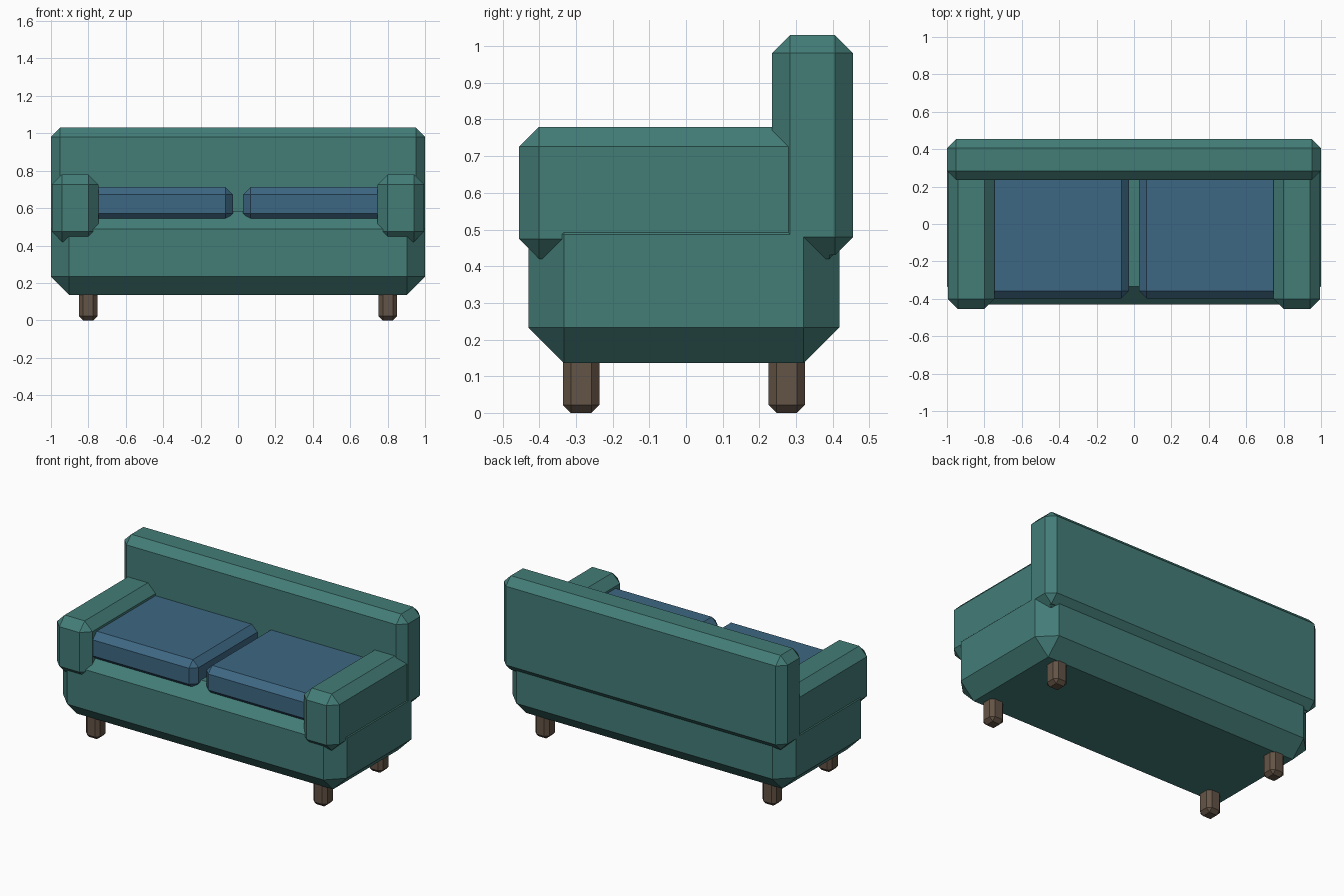
import bpy, bmesh

if "Cube" in bpy.data.objects:
    bpy.data.objects.remove(bpy.data.objects["Cube"])


def material(name, rgb):
    m = bpy.data.materials.new(name)
    m.diffuse_color = (*rgb, 1)
    m.use_nodes = True
    m.node_tree.nodes["Principled BSDF"].inputs["Base Color"].default_value = m.diffuse_color
    return m


teal = material("teal fabric", (0.057, 0.205, 0.187))
blue = material("blue fabric", (0.047, 0.136, 0.227))
wood = material("dark wood", (0.127, 0.088, 0.061))


def chamfer_box(name, lo, hi, bevel, mat):
    """Box between two corners with every edge chamfered once."""
    bm = bmesh.new()
    bmesh.ops.create_cube(bm, size=1)
    for v in bm.verts:
        v.co = [lo[i] if v.co[i] < 0 else hi[i] for i in range(3)]
    bmesh.ops.bevel(bm, geom=bm.edges[:], offset=bevel, offset_type='OFFSET',
                    segments=1, affect='EDGES')
    bmesh.ops.recalc_face_normals(bm, faces=bm.faces[:])
    mesh = bpy.data.meshes.new(name)
    bm.to_mesh(mesh)
    bm.free()
    mesh.materials.append(mat)
    ob = bpy.data.objects.new(name, mesh)
    bpy.context.collection.objects.link(ob)
    return ob


def pair(name, lo, hi, bevel, mat):
    """The right-hand box and its mirror image on the left."""
    chamfer_box("right_" + name, lo, hi, bevel, mat)
    chamfer_box("left_" + name, (-hi[0], lo[1], lo[2]), (-lo[0], hi[1], hi[2]), bevel, mat)


# Body
chamfer_box("seat_base", (-1, -0.43, 0.136), (1, 0.418, 0.584), 0.097, teal)
chamfer_box("backrest", (-1, 0.235, 0.43), (1, 0.455, 1.03), 0.049, teal)

# Armrests and cushions
pair("armrest", (0.746, -0.455, 0.42), (0.995, 0.445, 0.78), 0.054, teal)
pair("cushion", (0.028, -0.397, 0.53), (0.79, 0.29, 0.712), 0.04, blue)

# Legs
pair("front_leg", (0.752, -0.336, 0), (0.85, -0.236, 0.2), 0.022, wood)
pair("back_leg", (0.752, 0.225, 0), (0.85, 0.324, 0.2), 0.022, wood)
